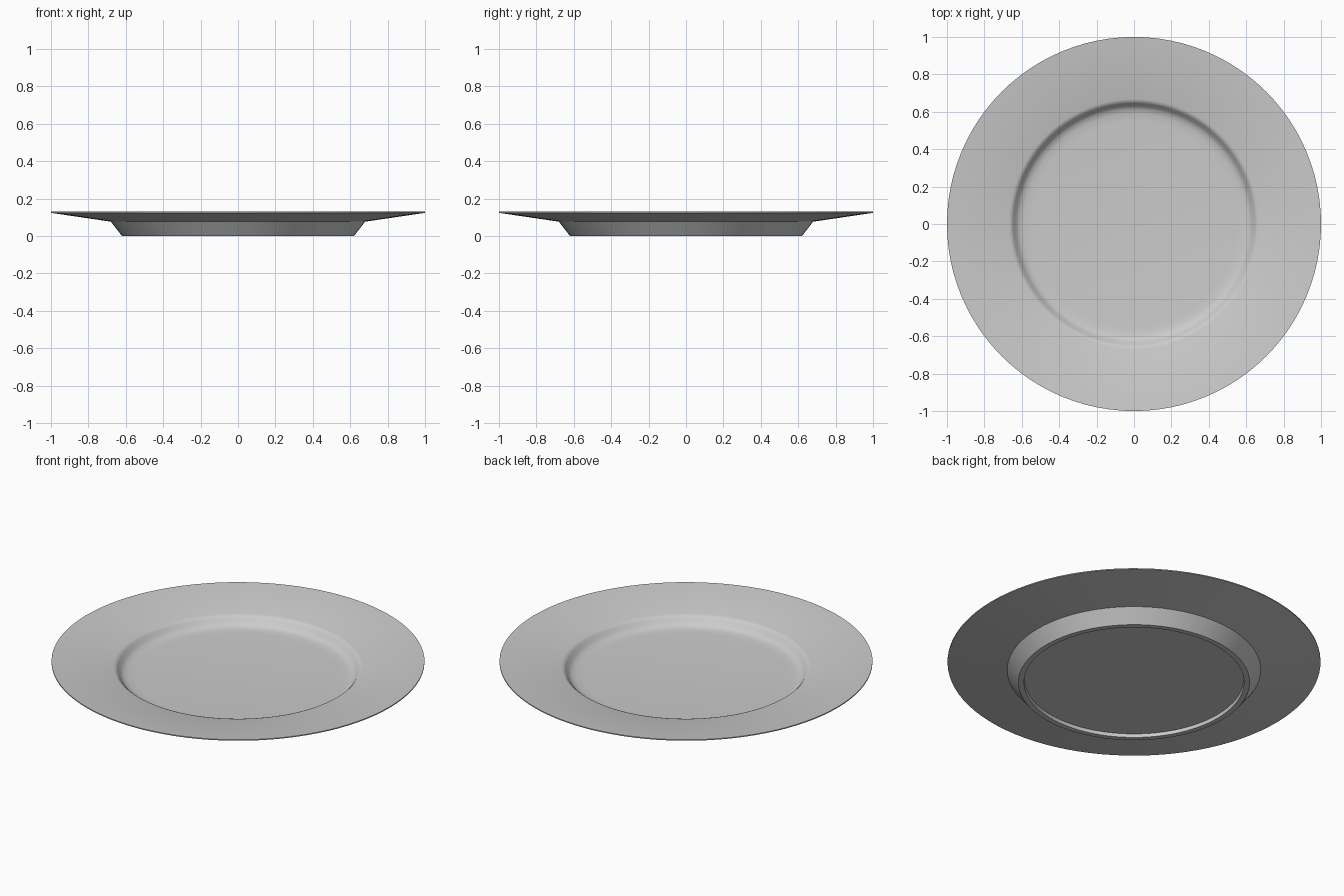
import bpy, bmesh, math

if "Cube" in bpy.data.objects:
    bpy.data.objects.remove(bpy.data.objects["Cube"])

SEGMENTS = 96

# Half cross-section (radius, height): underside centre, foot, rim, well, top centre
profile = [(0, 0.02), (0.587, 0.02), (0.59, 0), (0.62, 0), (0.68, 0.077),
           (1.0, 0.124), (1.0, 0.13), (0.668, 0.097), (0.655, 0.093), (0.645, 0.083),
           (0.63, 0.062), (0.615, 0.05), (0.59, 0.044), (0.55, 0.041), (0, 0.04)]

# Spin the profile into a closed plate
bm = bmesh.new()
verts = [bm.verts.new((r, 0, z)) for r, z in profile]
edges = [bm.edges.new(p) for p in zip(verts, verts[1:])]
bmesh.ops.spin(bm, geom=verts + edges, cent=(0, 0, 0), axis=(0, 0, 1),
               angle=math.tau, steps=SEGMENTS, use_duplicate=False)
bmesh.ops.remove_doubles(bm, verts=bm.verts, dist=1e-4)
bmesh.ops.recalc_face_normals(bm, faces=bm.faces)
mesh = bpy.data.meshes.new("plate")
bm.to_mesh(mesh)
bm.free()

# Plain ceramic colour
mat = bpy.data.materials.new("light grey ceramic")
mat.diffuse_color = (0.6, 0.6, 0.6, 1)
mat.use_nodes = True
mat.node_tree.nodes["Principled BSDF"].inputs["Base Color"].default_value = mat.diffuse_color
mesh.materials.append(mat)

plate = bpy.data.objects.new("plate", mesh)
bpy.context.collection.objects.link(plate)
bpy.context.view_layer.objects.active = plate
plate.select_set(True)
bpy.ops.object.shade_smooth_by_angle(angle=math.radians(30))
